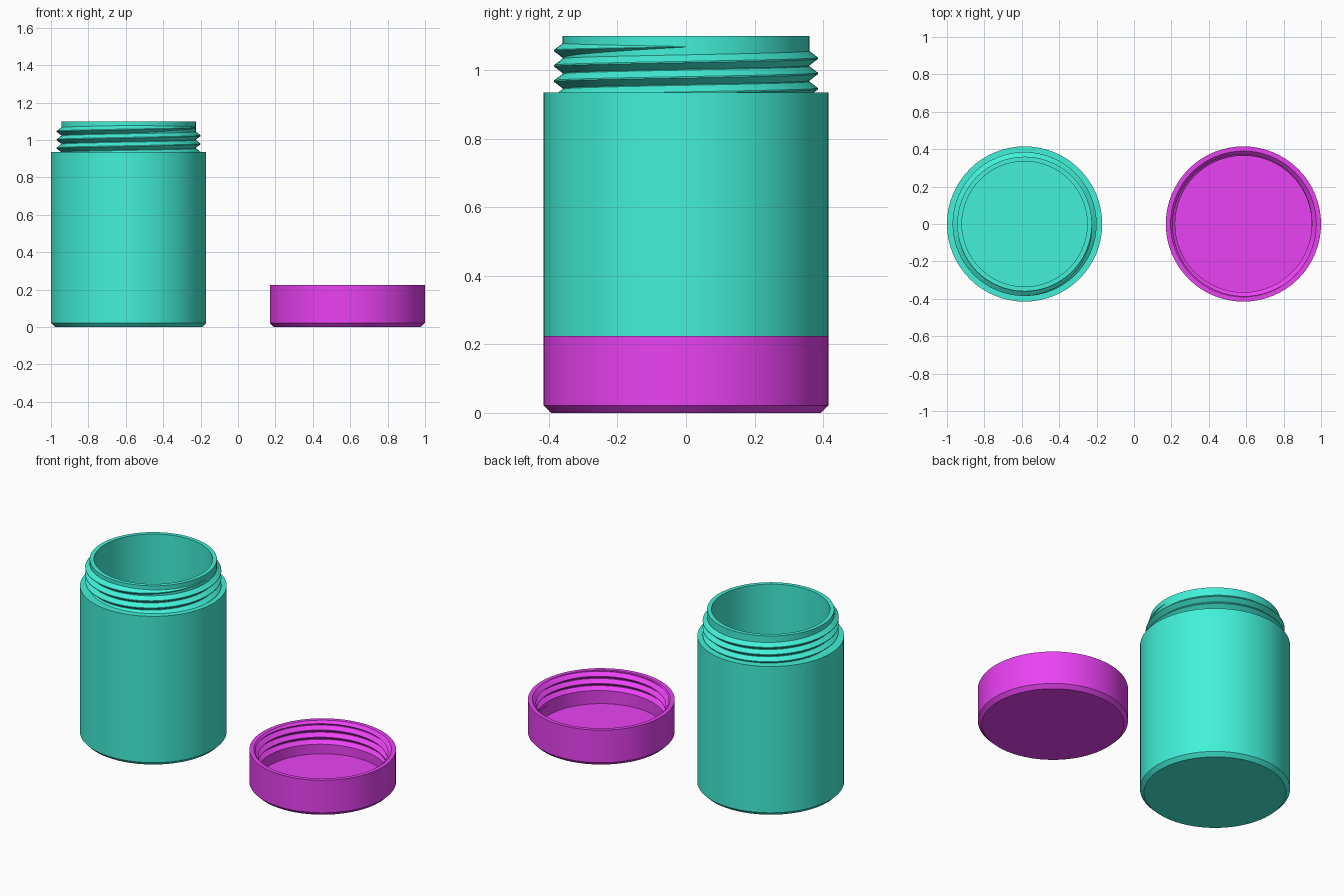
import bpy, bmesh
from math import sin, cos, pi

if "Cube" in bpy.data.objects:
    bpy.data.objects.remove(bpy.data.objects["Cube"])

SIDES = 64
PITCH = 0.0445


def make_object(name, verts, faces, x):
    mesh = bpy.data.meshes.new(name)
    mesh.from_pydata(verts, [], faces)
    bm = bmesh.new()
    bm.from_mesh(mesh)
    bmesh.ops.recalc_face_normals(bm, faces=bm.faces)
    bm.to_mesh(mesh)
    bm.free()
    obj = bpy.data.objects.new(name, mesh)
    bpy.context.collection.objects.link(obj)
    obj.location.x = x
    return obj


def lathe(name, profile, x):
    """Closed solid turned from (radius, z) points; both ends are capped."""
    verts = [(r * cos(2 * pi * i / SIDES), r * sin(2 * pi * i / SIDES), z)
             for r, z in profile for i in range(SIDES)]
    faces = [(k * SIDES + i, k * SIDES + (i + 1) % SIDES,
              (k + 1) * SIDES + (i + 1) % SIDES, (k + 1) * SIDES + i)
             for k in range(len(profile) - 1) for i in range(SIDES)]
    last = (len(profile) - 1) * SIDES
    faces += [tuple(range(SIDES)), tuple(range(last, last + SIDES))]
    return make_object(name, verts, faces, x)


def thread(name, root, depth, z_end, turns, direction, x):
    """Helical V ridge that fades out at angle 0 and height z_end."""
    n = int(turns * SIDES)
    sink, half = 0.008, 0.021
    verts, faces = [], []
    for i in range(n + 1):
        a = direction * 2 * pi * i / SIDES
        z = z_end + PITCH * a / (2 * pi)
        f = min(1, 0.04 + i / (SIDES * 0.25))
        for r, dz in ((root - sink, -half * f), (root, -half * f),
                      (root + depth * f, -0.002 * f), (root + depth * f, 0.002 * f),
                      (root, half * f), (root - sink, half * f)):
            verts.append((r * cos(a), r * sin(a), z + dz))
    for i in range(n):
        for k in range(6):
            j = (k + 1) % 6
            faces.append((i * 6 + k, i * 6 + j, i * 6 + 6 + j, i * 6 + 6 + k))
    faces += [tuple(range(6)), tuple(range(n * 6, n * 6 + 6))]
    return make_object(name, verts, faces, x)


def finish(obj, mat):
    obj.data.materials.clear()
    obj.data.materials.append(mat)
    bpy.ops.object.select_all(action='DESELECT')
    obj.select_set(True)
    bpy.context.view_layer.objects.active = obj
    bpy.ops.object.shade_smooth_by_angle(angle=0.4)


def material(name, color):
    mat = bpy.data.materials.new(name)
    mat.diffuse_color = color
    mat.use_nodes = True
    mat.node_tree.nodes["Principled BSDF"].inputs["Base Color"].default_value = mat.diffuse_color
    return mat


green = material("green", (0.055, 0.88, 0.69, 1))
magenta = material("magenta", (0.82, 0.055, 0.89, 1))

# Jar: chamfered base, shoulder, neck, hollow inside
jar = lathe("jar", [(0.393, 0), (0.415, 0.022), (0.415, 0.935), (0.36, 0.935),
                    (0.36, 1.10), (0.335, 1.10), (0.335, 0.027)], -0.585)
finish(jar, green)

# Neck thread, its lower end buried in the shoulder
neck_thread = thread("neck_thread", 0.36, 0.025, 1.068, 3.5, -1, -0.585)
finish(neck_thread, green)

# Lid, lying upside down with a chamfered mouth
lid = lathe("lid", [(0.393, 0), (0.415, 0.022), (0.415, 0.225), (0.39, 0.225),
                    (0.365, 0.2), (0.365, 0.027)], 0.585)

# Matching groove cut inside the lid
cutter = thread("lid_thread_cutter", 0.365, 0.025, 0.092, 3.6, 1, 0.585)
cutter.hide_render = True
cut = lid.modifiers.new("thread", 'BOOLEAN')
cut.operation = 'DIFFERENCE'
cut.solver = 'EXACT'
cut.object = cutter
bpy.context.view_layer.objects.active = lid
bpy.ops.object.modifier_apply(modifier="thread")
bpy.data.objects.remove(cutter)
finish(lid, magenta)
